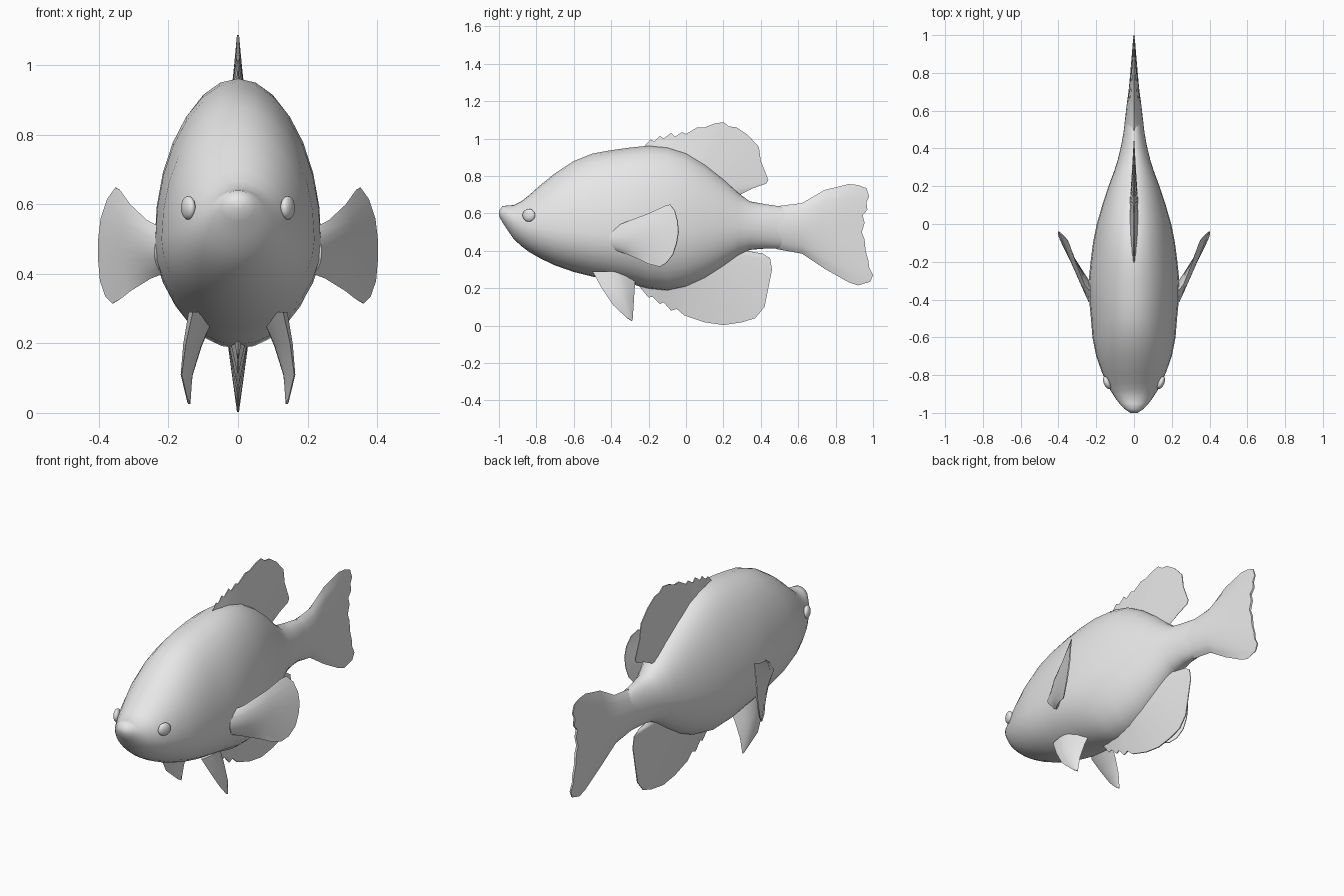
import bpy, bmesh, math
from mathutils import Vector

grey = bpy.data.materials.new("light grey")
grey.diffuse_color = (0.8, 0.8, 0.8, 1)


def finish(name, bm, angle=50):
    bmesh.ops.remove_doubles(bm, verts=bm.verts, dist=1e-5)
    bmesh.ops.recalc_face_normals(bm, faces=bm.faces)
    me = bpy.data.meshes.new(name)
    bm.to_mesh(me)
    bm.free()
    ob = bpy.data.objects.new(name, me)
    bpy.context.collection.objects.link(ob)
    me.materials.append(grey)
    bpy.ops.object.select_all(action='DESELECT')
    ob.select_set(True)
    bpy.context.view_layer.objects.active = ob
    bpy.ops.object.shade_smooth_by_angle(angle=math.radians(angle))
    return ob


def resample(pts, n):
    out = []
    for j in range(n):
        f = j / (n - 1) * (len(pts) - 1)
        i = min(int(f), len(pts) - 2)
        out.append(Vector(pts[i]).lerp(Vector(pts[i + 1]), f - i))
    return out


def fin(name, rows, thick, normal=(1, 0, 0), side=1):
    """Lens-shaped fin through rows from root to edge."""
    n = len(rows[-1])
    nor = Vector(normal).normalized()
    bm = bmesh.new()
    grids = []
    for s in (1, -1):
        grid = []
        for row, t in zip(rows, thick):
            line = []
            for j, p in enumerate(resample(row, n)):
                p = p + nor * (s * t * math.sin(math.pi * j / (n - 1)) ** 0.6
                               if 0 < j < n - 1 else 0)
                line.append(bm.verts.new((p.x * side, p.y, p.z)))
            grid.append(line)
        grids.append(grid)
        for a, b in zip(grid, grid[1:]):
            for j in range(n - 1):
                bm.faces.new((a[j], a[j + 1], b[j + 1], b[j]))
    # close root and outer edge
    for r in (0, -1):
        a, b = grids[0][r], grids[1][r]
        for j in range(n - 1):
            bm.faces.new((a[j], a[j + 1], b[j + 1], b[j]))
    bmesh.ops.dissolve_degenerate(bm, dist=1e-6, edges=bm.edges)
    return finish(name, bm)


def flat(pts):
    return [(0, y, z) for y, z in pts]


# Body: rings as (y, top, bottom, half width, height of widest point)
stations = [
    (-1.0, .615, .585, .02, .60), (-.98, .64, .55, .05, .595), (-.95, .642, .505, .078, .575),
    (-.92, .645, .462, .10, .555), (-.88, .665, .425, .125, .54), (-.84, .697, .395, .146, .53),
    (-.78, .75, .36, .172, .52), (-.7, .815, .322, .20, .51), (-.6, .88, .287, .22, .50),
    (-.5, .92, .262, .228, .49), (-.4, .938, .243, .238, .49), (-.3, .952, .225, .24, .49),
    (-.2, .962, .197, .23, .49), (-.1, .955, .185, .217, .49), (0, .925, .205, .197, .50),
    (.1, .865, .25, .168, .51), (.2, .785, .315, .135, .52), (.28, .71, .375, .105, .525),
    (.34, .665, .405, .086, .525), (.42, .65, .412, .067, .525), (.5, .638, .412, .053, .525),
    (.56, .628, .42, .042, .525)]
N = 28
bm = bmesh.new()
rings = []
for y, zt, zb, w, zm in stations:
    ring = []
    for k in range(N):
        a = 2 * math.pi * k / N
        c, s = math.cos(a), math.sin(a)
        ring.append(bm.verts.new((w * c, y, zm + s * ((zt - zm) if s > 0 else (zm - zb)))))
    rings.append(ring)
for a, b in zip(rings, rings[1:]):
    for k in range(N):
        bm.faces.new((a[k], a[(k + 1) % N], b[(k + 1) % N], b[k]))
bm.faces.new(rings[0])
bm.faces.new(rings[-1])
finish("body", bm, 60)

# Tail fin, with a ragged forked edge
fin("tail_fin", [
    flat([(.48, .638), (.48, .41)]), flat([(.62, .655), (.62, .385)]),
    flat([(.74, .725), (.72, .515), (.74, .305)]),
    flat([(.87, .757), (.83, .5), (.87, .232)]),
    flat([(.92, .752), (.965, .735), (.98, .69), (.965, .66), (.97, .62), (.945, .59), (.955, .55),
          (.94, .5), (.955, .46), (.96, .4), (.975, .35), (.98, .31), (1.0, .27), (.985, .235),
          (.92, .215)])],
    [.056, .04, .027, .017, .006])

# Dorsal fin, spiny in front and rounded behind
dorsal_edge = [(-.22, .962), (-.19, .995), (-.17, .985), (-.14, 1.015), (-.12, 1.0), (-.08, 1.03),
               (-.06, 1.01), (-.02, 1.035), (0, 1.025), (.06, 1.06), (.1, 1.06), (.15, 1.08),
               (.2, 1.088), (.23, 1.065), (.27, 1.06), (.33, 1.02), (.39, .955), (.4, .88),
               (.44, .78), (.43, .76), (.36, .735), (.28, .695)]
dorsal_root = [(-.22, .93), (-.1, .925), (.05, .87), (.15, .79), (.28, .68)]
fin("dorsal_fin", [flat(dorsal_root), flat(dorsal_edge)], [.024, .003])

# Anal fin
anal_edge = [(-.25, .21), (-.2, .15), (-.18, .155), (-.14, .115), (-.12, .125), (-.08, .08),
             (-.05, .09), (-.01, .055), (.1, .018), (.2, .003), (.3, .018), (.37, .04), (.42, .1),
             (.44, .2), (.46, .3), (.45, .36), (.41, .385), (.33, .4)]
anal_root = [(-.25, .23), (-.1, .21), (.05, .25), (.2, .34), (.33, .42)]
fin("anal_fin", [flat(anal_root), flat(anal_edge)], [.036, .003])

for side, label in ((1, "left"), (-1, "right")):
    # Pectoral fin, flaring out and back
    fin("pectoral_fin_" + label, [
        [(.215, -.38, .53), (.215, -.40, .46), (.215, -.37, .40)],
        [(.262, -.32, .555), (.265, -.30, .47), (.25, -.33, .387)],
        [(.31, -.2, .60), (.335, -.17, .49), (.31, -.24, .35)],
        [(.34, -.11, .642), (.352, -.085, .648), (.375, -.06, .615), (.393, -.045, .56),
         (.4, -.04, .5), (.4, -.05, .44), (.395, -.07, .38), (.38, -.105, .335),
         (.36, -.14, .315), (.335, -.2, .33)]],
        [.03, .024, .012, .003], (.85, -.5, 0), side)
    # Pelvic fin, pointed and curving down
    fin("pelvic_fin_" + label, [
        [(.13, -.5, .29), (.11, -.39, .29), (.08, -.27, .25)],
        [(.15, -.45, .2), (.135, -.36, .2), (.105, -.275, .19)],
        [(.162, -.39, .11), (.15, -.33, .11), (.13, -.28, .11)],
        [(.145, -.315, .04), (.143, -.305, .035), (.142, -.298, .03), (.14, -.29, .025),
         (.14, -.285, .035)]],
        [.03, .02, .012, .004], (.9, .4, 0), side)
    # Eye, a flattened ball on the cheek
    bm = bmesh.new()
    bmesh.ops.create_uvsphere(bm, u_segments=16, v_segments=10, radius=.034)
    for v in bm.verts:
        v.co = Vector((v.co.x * .55 + side * .143 + side * v.co.y * .3, v.co.y - .84, v.co.z + .59))
    finish("eye_" + label, bm)
